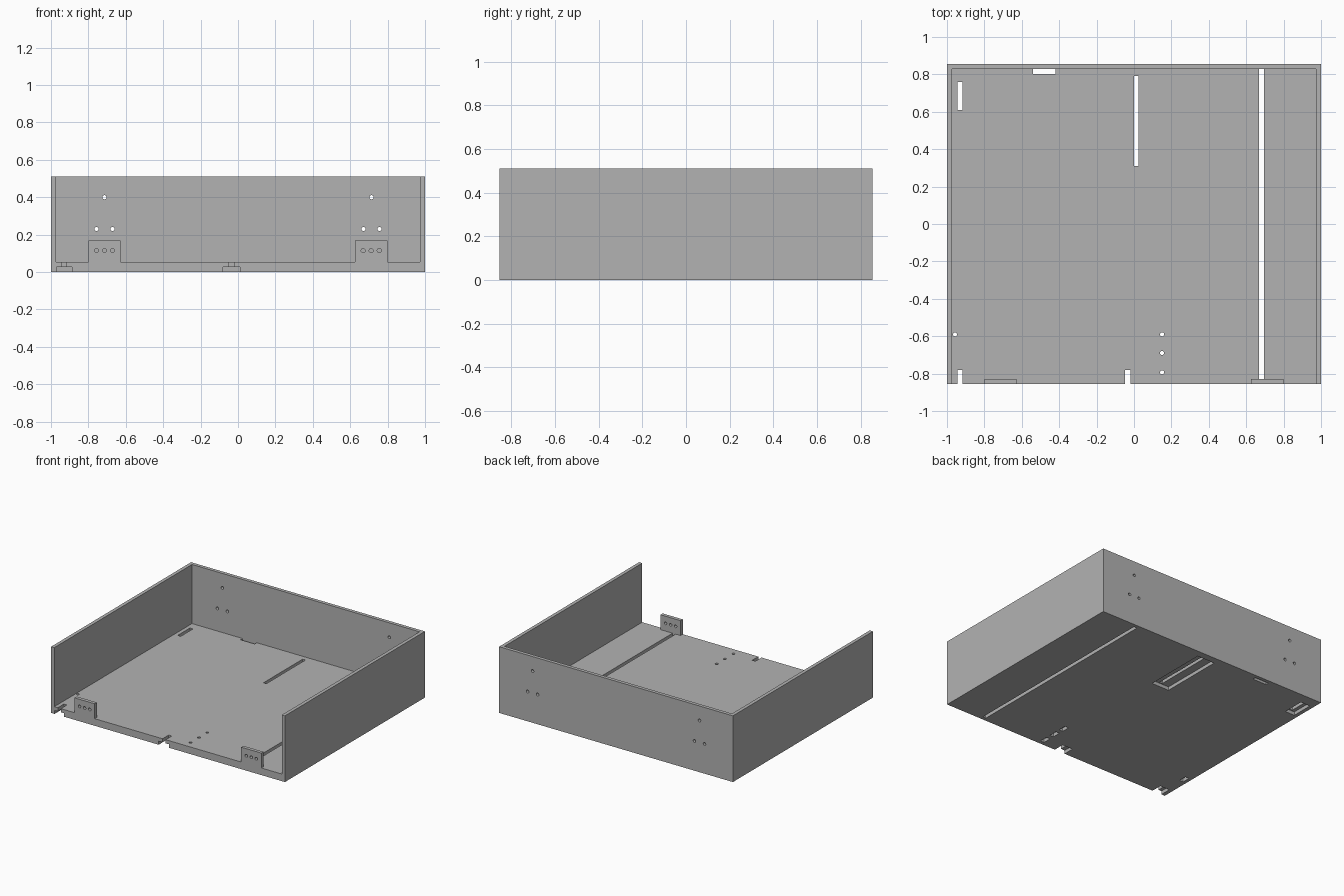
import bpy, math

if "Cube" in bpy.data.objects:
    bpy.data.objects.remove(bpy.data.objects["Cube"])

grey = bpy.data.materials.new("plain grey")
grey.diffuse_color = (0.45, 0.45, 0.45, 1)
grey.use_nodes = True
grey.node_tree.nodes["Principled BSDF"].inputs["Base Color"].default_value = grey.diffuse_color

W, D, H = 1.0, 0.855, 0.512    # half width, half depth, height
T, F, R = 0.027, 0.055, 0.027  # wall thickness, floor thickness, recess depth


def box(name, x0, x1, y0, y1, z0, z1):
    bpy.ops.mesh.primitive_cube_add(size=1, location=((x0 + x1) / 2, (y0 + y1) / 2, (z0 + z1) / 2))
    ob = bpy.context.object
    ob.name = name
    ob.scale = (x1 - x0, y1 - y0, z1 - z0)
    bpy.ops.object.transform_apply(location=True, rotation=True, scale=True)
    ob.data.materials.append(grey)
    return ob


def pin(name, x, y, z, along_y=False):
    bpy.ops.mesh.primitive_cylinder_add(vertices=24, radius=0.011, depth=0.2, location=(x, y, z),
                                        rotation=(math.pi / 2 if along_y else 0, 0, 0))
    ob = bpy.context.object
    ob.name = name
    ob.data.materials.append(grey)
    return ob


def cut(target, cutters):
    for c in cutters:
        m = target.modifiers.new("cut", 'BOOLEAN')
        m.operation, m.solver, m.object = 'DIFFERENCE', 'EXACT', c
        bpy.context.view_layer.objects.active = target
        bpy.ops.object.modifier_apply(modifier=m.name)
        bpy.data.objects.remove(c, do_unlink=True)


# Floor panel with slots, underside recesses and pin holes
floor = box("floor_panel", -W, W, -D, D, 0, F)
through = [(0.0, 0.025, 0.31, 0.79), (-0.943, -0.917, 0.61, 0.76), (-0.54, -0.42, 0.803, 0.828),
           (0.668, 0.695, -0.828, 0.828), (-0.943, -0.917, -0.9, -0.78), (-0.047, -0.02, -0.9, -0.78)]
recess = [(-0.065, 0.085, 0.30, 0.80), (-0.97, -0.888, 0.60, 0.77),
          (-0.97, -0.888, -0.9, -0.77), (-0.08, 0.01, -0.9, -0.77)]
holes = [(-0.957, -0.59), (0.15, -0.59), (0.15, -0.69), (0.15, -0.793)]
recess += [(x - 0.016, x + 0.016, y - 0.032, y + 0.032) for x, y in holes]
cut(floor, [box("slot_cutter", *s, -0.1, 0.2) for s in through]
    + [box("recess_cutter", *s, -0.1, R) for s in recess]
    + [pin("hole_cutter", x, y, F) for x, y in holes])

# Side walls
box("left_wall", -W, -W + T, -D, D, F, H)
box("right_wall", W - T, W, -D, D, F, H)

# Back wall with a triangle of holes at each end
back = box("back_wall", -W + T, W - T, D - T, D, F, H)
cut(back, [pin("hole_cutter", s * 0.714 + dx, D, z, True) for s in (-1, 1)
           for dx, z in ((0, 0.40), (-0.043, 0.23), (0.043, 0.23))])

# Front mounting tabs with three holes each
for side, cx in (("left", -0.714), ("right", 0.712)):
    tab = box(side + "_front_tab", cx - 0.086, cx + 0.086, -D, -D + T, F, 0.17)
    cut(tab, [pin("hole_cutter", cx + dx, -D, 0.115, True) for dx in (-0.043, 0, 0.043)])
